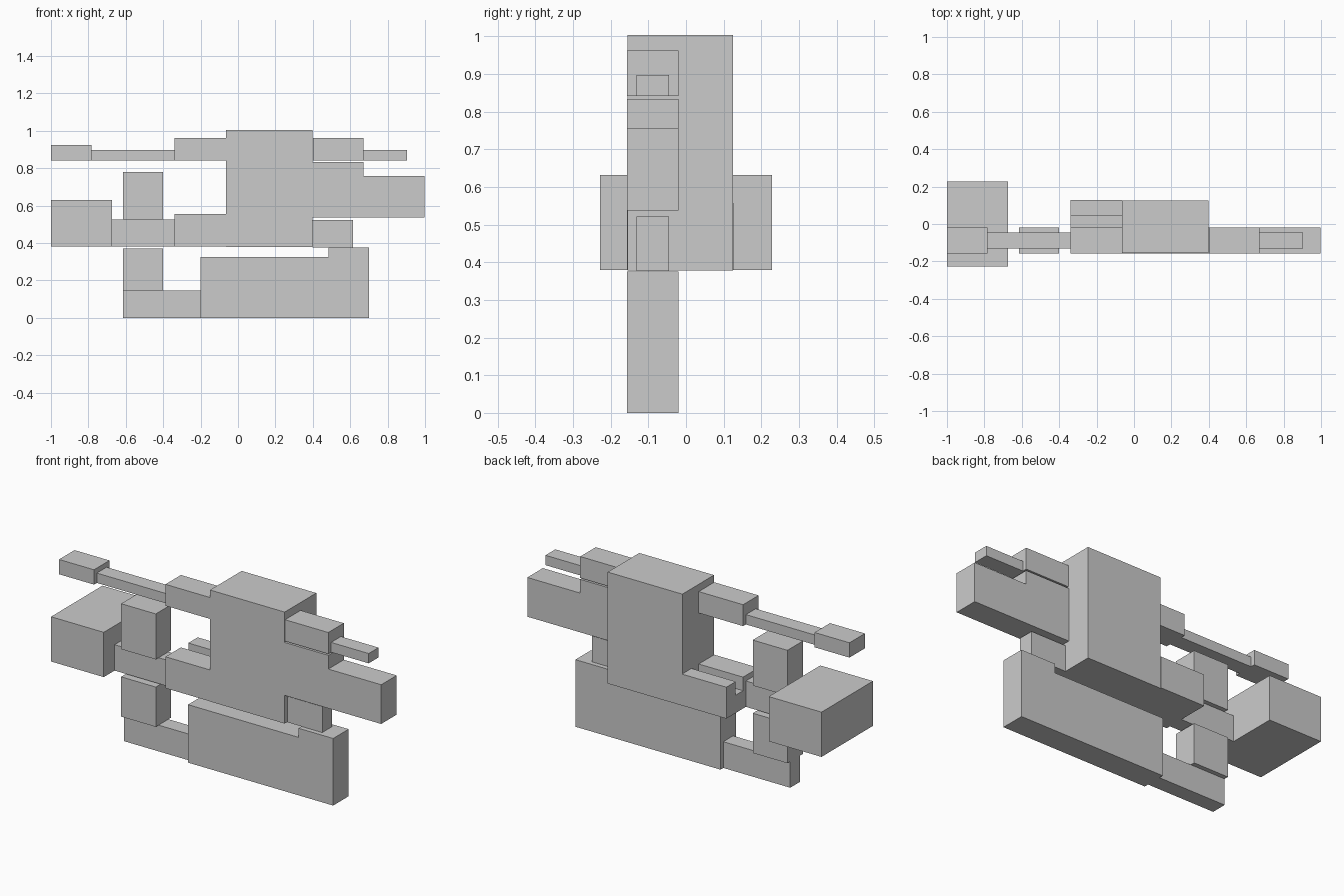
import bpy
import bmesh

if "Cube" in bpy.data.objects:
    bpy.data.objects.remove(bpy.data.objects["Cube"])


def block(name, x, y, z):
    """Axis-aligned box from (min, max) ranges."""
    bm = bmesh.new()
    bmesh.ops.create_cube(bm, size=1.0)
    for v in bm.verts:
        v.co = [r[0] if c < 0 else r[1] for c, r in zip(v.co, (x, y, z))]
    mesh = bpy.data.meshes.new(name)
    bm.to_mesh(mesh)
    bm.free()
    obj = bpy.data.objects.new(name, mesh)
    bpy.context.collection.objects.link(obj)
    return obj


# Shared thicknesses in y
WIDE = (-0.157, -0.02)
THIN = (-0.132, -0.045)
DEEP = (-0.155, 0.125)

# Central body
block("body", (-0.065, 0.398), DEEP, (0.378, 1.003))

# Upper rail, left and right of the body
block("upper_rail_tip", (-1.0, -0.783), WIDE, (0.842, 0.925))
block("upper_rail_rod", (-0.783, -0.34), THIN, (0.842, 0.897))
block("upper_rail_left_mount", (-0.34, -0.065), WIDE, (0.842, 0.962))
block("upper_rail_right_mount", (0.402, 0.67), WIDE, (0.842, 0.962))
block("upper_rail_right_rod", (0.67, 0.903), THIN, (0.842, 0.897))

# Right-hand stepped arm
block("right_arm_base", (0.398, 0.67), WIDE, (0.537, 0.834))
block("right_arm_middle", (0.67, 0.905), WIDE, (0.537, 0.757))
block("right_arm_cap", (0.905, 0.998), WIDE, (0.537, 0.757))
block("right_lower_link", (0.398, 0.615), THIN, (0.377, 0.522))

# Left bracket: two cheeks with a slot between them
for side, y in (("front", WIDE), ("back", (0.045, 0.128))):
    block(f"left_bracket_{side}_cheek", (-0.34, -0.065), y, (0.38, 0.556))
block("left_bracket_floor", (-0.34, -0.065), (-0.02, 0.045), (0.38, 0.48))

# Left beam and end weight
block("left_beam", (-0.673, -0.34), THIN, (0.38, 0.525))
block("end_weight", (-1.0, -0.673), (-0.228, 0.228), (0.38, 0.631))

# Uprights
for level, z in (("upper", (0.525, 0.78)), ("lower", (0.147, 0.37))):
    block(f"{level}_upright", (-0.615, -0.4), WIDE, z)

# Base
block("base_left_foot", (-0.615, -0.2), THIN, (0.0, 0.147))
block("base_block", (-0.2, 0.485), WIDE, (0.0, 0.325))
block("base_right_end", (0.485, 0.7), WIDE, (0.0, 0.376))
